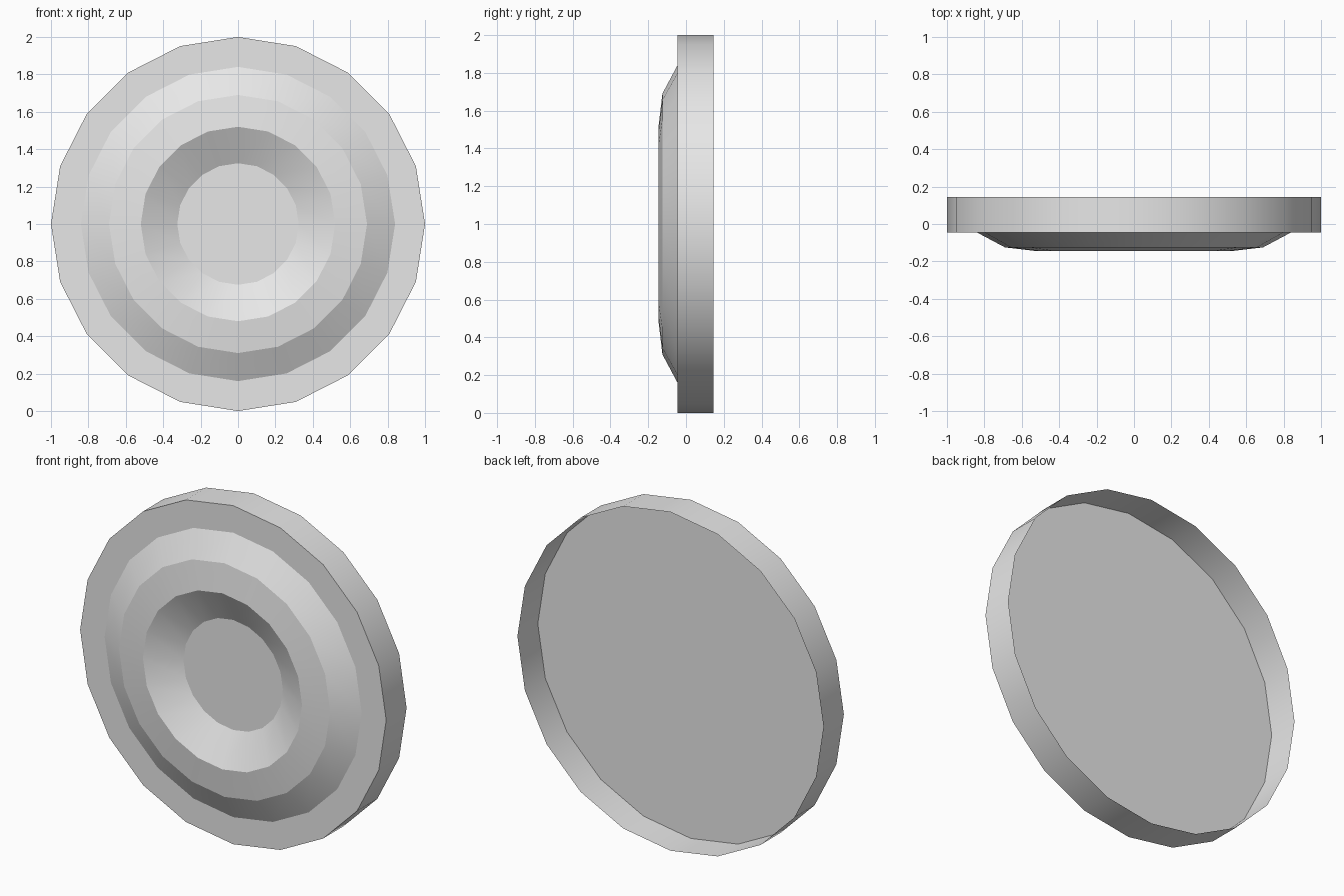
import bpy, bmesh, math

cube = bpy.data.objects.get("Cube")
if cube:
    bpy.data.objects.remove(cube, do_unlink=True)

SIDES = 20
PLATE_Y = -0.045

grey = bpy.data.materials.new("light grey")
grey.use_nodes = True
colour = (0.8, 0.8, 0.8, 1)
grey.diffuse_color = colour
grey.node_tree.nodes["Principled BSDF"].inputs["Base Color"].default_value = colour


def lathe(name, profile, fill=False):
    """Spin (radius, y) points around the y axis; fill caps a single ring."""
    bm = bmesh.new()
    rings = []
    for r, y in profile:
        angles = [2 * math.pi * i / SIDES for i in range(SIDES)]
        rings.append([bm.verts.new((r * math.cos(a), y, 1 + r * math.sin(a)))
                      for a in angles])
    for a, b in zip(rings, rings[1:]):
        for i in range(SIDES):
            j = (i + 1) % SIDES
            bm.faces.new((a[i], a[j], b[j], b[i]))
    if fill:
        bm.faces.new(rings[0])
    mesh = bpy.data.meshes.new(name)
    bm.to_mesh(mesh)
    bm.free()
    mesh.materials.append(grey)
    obj = bpy.data.objects.new(name, mesh)
    bpy.context.collection.objects.link(obj)
    # Smooth around the axis, crisp between the profile bands
    bpy.ops.object.select_all(action='DESELECT')
    obj.select_set(True)
    bpy.context.view_layer.objects.active = obj
    bpy.ops.object.shade_smooth_by_angle(angle=math.radians(19.5))
    return obj


# Flat front plate
lathe("front_plate", [(1, PLATE_Y)], fill=True)

# Thin outer wall, open at the back
lathe("rim_wall", [(1, 0.145), (1, PLATE_Y)])

# Raised ring with a dished centre
lathe("raised_ring", [(0.84, PLATE_Y), (0.69, -0.125),
                      (0.52, -0.145), (0.325, PLATE_Y)])
